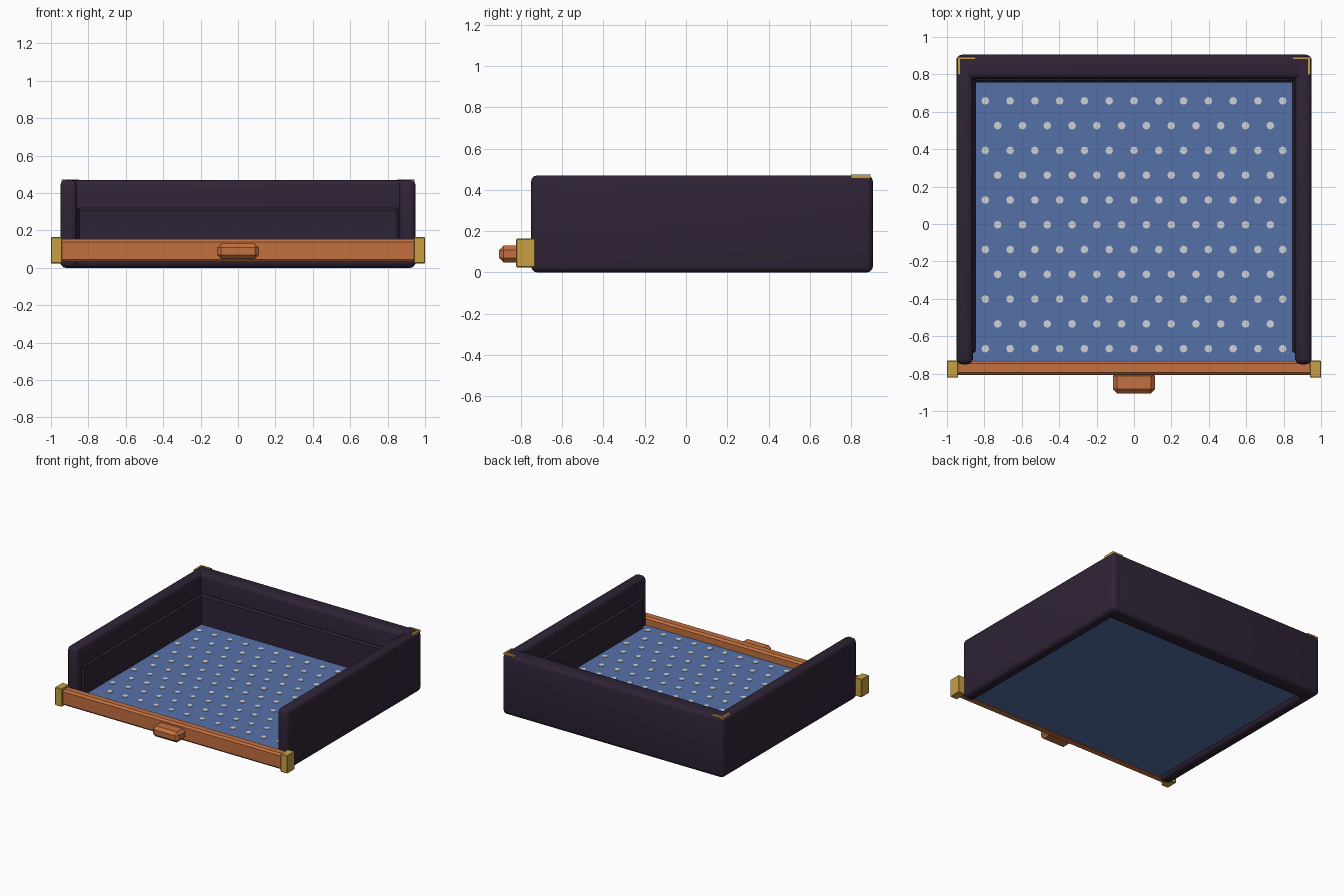
import bpy, bmesh, math
from mathutils import Matrix

if "Cube" in bpy.data.objects:
    bpy.data.objects.remove(bpy.data.objects["Cube"])


def material(name, hexcol):
    def lin(c):
        c /= 255
        return c / 12.92 if c <= 0.04045 else ((c + 0.055) / 1.055) ** 2.4
    m = bpy.data.materials.new(name)
    m.diffuse_color = [lin(int(hexcol[i:i + 2], 16)) for i in (0, 2, 4)] + [1]
    m.use_nodes = True
    m.node_tree.nodes["Principled BSDF"].inputs["Base Color"].default_value = m.diffuse_color
    return m


PLUM = material("dark plum", "2f2336")
COPPER = material("copper", "c37040")
BRASS = material("brass", "c8a044")
BLUE = material("blue cloth", "5671a7")
PALE = material("pale grey", "cfd1d6")


def finish(name, bm, mat, smooth=False):
    me = bpy.data.meshes.new(name)
    bm.to_mesh(me)
    bm.free()
    me.materials.append(mat)
    ob = bpy.data.objects.new(name, me)
    bpy.context.collection.objects.link(ob)
    if smooth:
        bpy.ops.object.select_all(action='DESELECT')
        ob.select_set(True)
        bpy.context.view_layer.objects.active = ob
        bpy.ops.object.shade_smooth_by_angle(angle=math.radians(35))
    return ob


def box(name, lo, hi, mat, bevel=0.0, segments=1):
    bm = bmesh.new()
    bmesh.ops.create_cube(bm, size=1)
    for v in bm.verts:
        v.co = [(a + b) / 2 + c * (b - a) for a, b, c in zip(lo, hi, v.co)]
    if bevel:
        bmesh.ops.bevel(bm, geom=bm.edges[:], offset=bevel, segments=segments,
                        profile=0.5, affect='EDGES')
    return finish(name, bm, mat, segments > 1)


def pair(name, lo, hi, *args):
    """Same box on the left and right side."""
    box("right_" + name, lo, hi, *args)
    box("left_" + name, (-hi[0], lo[1], lo[2]), (-lo[0], hi[1], hi[2]), *args)


# Padded outer walls
pair("wall", (0.86, -0.75, 0), (0.95, 0.905, 0.47), PLUM, 0.03, 3)
box("back_wall", (-0.95, 0.775, 0), (0.95, 0.905, 0.47), PLUM, 0.03, 3)

# Lower inner lining panels
pair("lining", (0.845, -0.69, 0.03), (0.89, 0.80, 0.32), PLUM, 0.012)
box("back_lining", (-0.86, 0.757, 0.03), (0.86, 0.81, 0.32), PLUM, 0.012)

# Floor cloth
box("floor", (-0.86, -0.74, 0.03), (0.86, 0.77, 0.09), BLUE)

# Staggered dots on the floor
bm = bmesh.new()
step = 0.1325
for row in range(11):
    count = 13 - row % 2
    for i in range(count):
        x = (i - (count - 1) / 2) * step
        y = -0.004 + (row - 5) * step
        bmesh.ops.create_cone(bm, cap_ends=True, segments=8, radius1=0.021,
                              radius2=0.021, depth=0.006,
                              matrix=Matrix.Translation((x, y, 0.091)))
finish("floor_dots", bm, PALE)

# Front rail with end caps and pull handle
box("front_rail", (-0.96, -0.807, 0.03), (0.96, -0.733, 0.153), COPPER, 0.014)
pair("rail_cap", (0.94, -0.822, 0.024), (1.0, -0.73, 0.164), BRASS, 0.004)
box("pull_handle", (-0.113, -0.905, 0.048), (0.113, -0.79, 0.13), COPPER, 0.022)

# Thin brass corner trims on the back top corners
pair("corner_trim_side", (0.93, 0.80, 0.455), (0.943, 0.894, 0.473), BRASS)
pair("corner_trim_back", (0.85, 0.881, 0.455), (0.943, 0.894, 0.473), BRASS)
